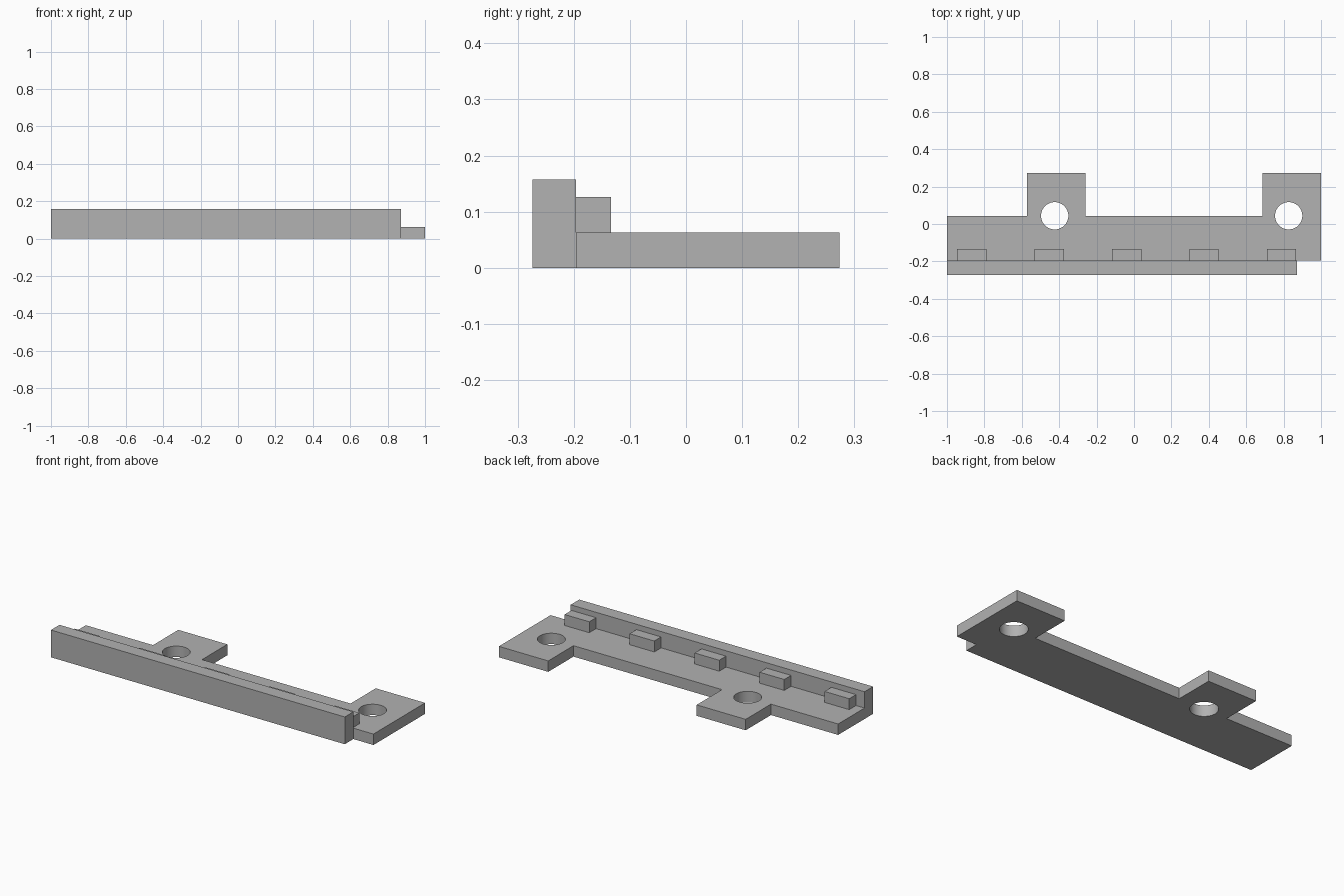
import bpy
import bmesh
import math

cube = bpy.data.objects.get("Cube")
if cube:
    bpy.data.objects.remove(cube, do_unlink=True)

grey = bpy.data.materials.new("plain grey")
grey.use_nodes = True
COLOUR = (0.445, 0.445, 0.445, 1)
grey.diffuse_color = COLOUR
grey.node_tree.nodes["Principled BSDF"].inputs["Base Color"].default_value = COLOUR


def prism(name, outline, z0, z1):
    """Extrude a flat outline from z0 up to z1."""
    bm = bmesh.new()
    face = bm.faces.new([bm.verts.new((x, y, z0)) for x, y in outline])
    top = bmesh.ops.extrude_face_region(bm, geom=[face])["geom"]
    verts = [v for v in top if isinstance(v, bmesh.types.BMVert)]
    bmesh.ops.translate(bm, verts=verts, vec=(0, 0, z1 - z0))
    bmesh.ops.recalc_face_normals(bm, faces=bm.faces)
    mesh = bpy.data.meshes.new(name)
    bm.to_mesh(mesh)
    bm.free()
    mesh.materials.append(grey)
    obj = bpy.data.objects.new(name, mesh)
    bpy.context.collection.objects.link(obj)
    return obj


def block(name, x0, x1, y0, y1, z0, z1):
    return prism(name, [(x0, y0), (x1, y0), (x1, y1), (x0, y1)], z0, z1)


FRONT, BACK, TAB_BACK = -0.196, 0.044, 0.274
PLATE_TOP = 0.063

# Base plate with two mounting tabs
plate = prism("base_plate", [
    (-1, FRONT), (1, FRONT), (1, TAB_BACK), (0.686, TAB_BACK), (0.686, BACK),
    (-0.26, BACK), (-0.26, TAB_BACK), (-0.572, TAB_BACK), (-0.572, BACK), (-1, BACK),
], 0, PLATE_TOP)

# Round screw holes through the tabs
for x in (-0.424, 0.827):
    ring = [(x + 0.073 * math.cos(a), BACK + 0.073 * math.sin(a))
            for a in (math.tau * i / 48 for i in range(48))]
    cutter = prism("hole_cutter", ring, -0.1, 0.2)
    cutter.hide_render = True
    mod = plate.modifiers.new("screw_hole", "BOOLEAN")
    mod.operation = "DIFFERENCE"
    mod.solver = "EXACT"
    mod.object = cutter
    bpy.context.view_layer.objects.active = plate
    bpy.ops.object.modifier_apply(modifier=mod.name)
    bpy.data.objects.remove(cutter, do_unlink=True)

bpy.ops.object.select_all(action="DESELECT")
plate.select_set(True)
bpy.ops.object.shade_smooth_by_angle(angle=math.radians(30))

# Raised rail along the front edge
block("front_rail", -1, 0.872, -0.274, FRONT, 0, 0.157)

# Row of small lugs behind the rail
for i in range(5):
    x = -0.946 + 0.414 * i
    block(f"lug_{i + 1}", x, x + 0.157, FRONT, -0.134, PLATE_TOP, 0.126)
